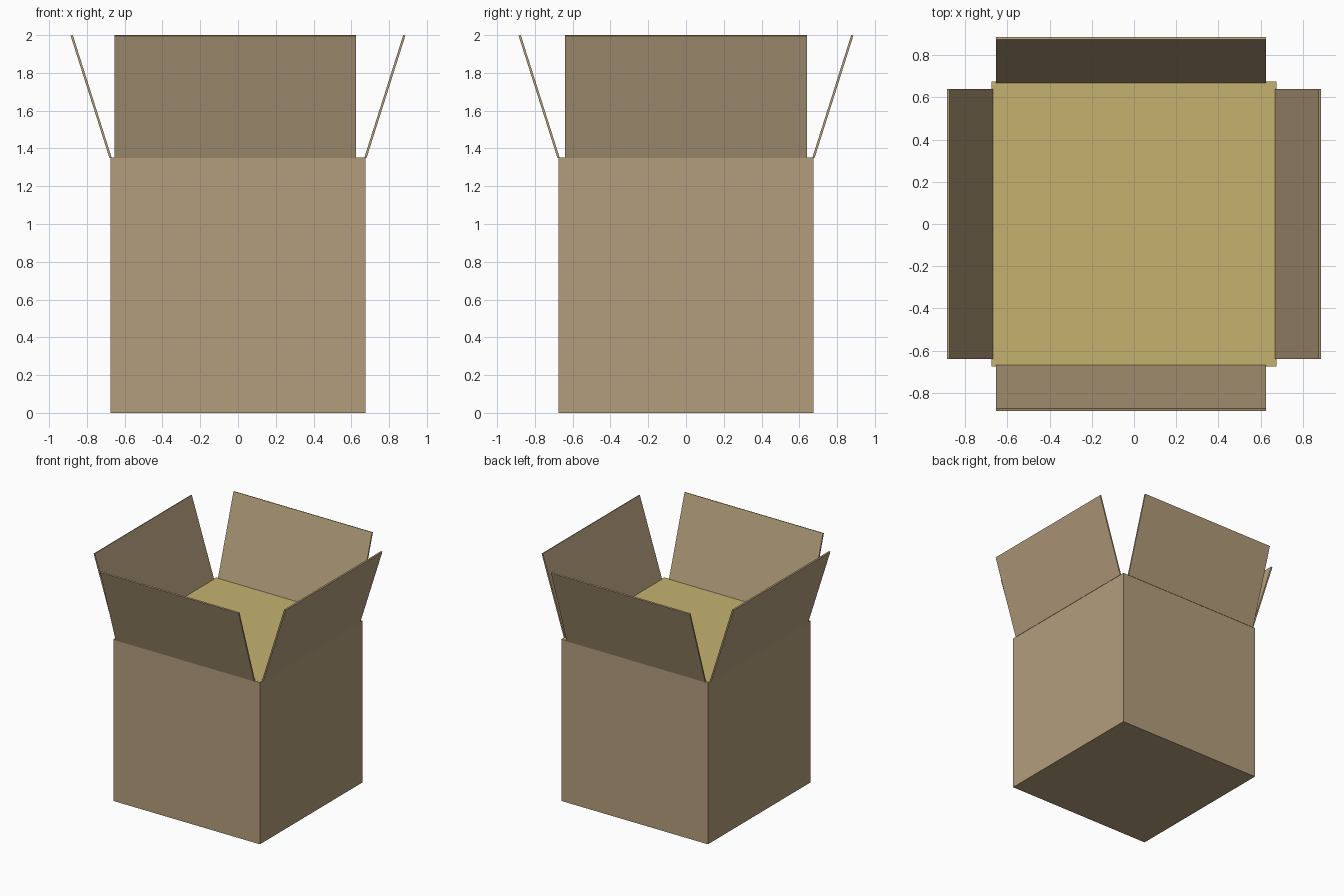
import bpy, bmesh
from math import radians, pi
from mathutils import Matrix

if "Cube" in bpy.data.objects:
    bpy.data.objects.remove(bpy.data.objects["Cube"])


def material(name, color):
    m = bpy.data.materials.new(name)
    m.diffuse_color = color
    m.use_nodes = True
    m.node_tree.nodes["Principled BSDF"].inputs["Base Color"].default_value = m.diffuse_color
    return m


card = material("cardboard", (0.45, 0.34, 0.20, 1))
yellow = material("yellow_fill", (0.56, 0.45, 0.16, 1))

SIZE, HEIGHT = 1.352, 1.352
TILT = radians(17.6)
LENGTH, THICK = 0.68, 0.012


def block(name, size, transform, mats):
    bm = bmesh.new()
    bmesh.ops.create_cube(bm, size=1.0)
    bmesh.ops.scale(bm, vec=size, verts=bm.verts)
    bm.transform(transform)
    mesh = bpy.data.meshes.new(name)
    bm.to_mesh(mesh)
    bm.free()
    for m in mats:
        mesh.materials.append(m)
    ob = bpy.data.objects.new(name, mesh)
    bpy.context.collection.objects.link(ob)
    return ob


# Box body, with the filled opening coloured on its top face
body = block("box_body", (SIZE, SIZE, HEIGHT),
             Matrix.Translation((0, 0, HEIGHT / 2)), [card, yellow])
for f in body.data.polygons:
    if f.normal.z > 0.9:
        f.material_index = 1


# Open flaps, each hinged on the rim and tilted outwards
def flap(name, turn, shift):
    local = Matrix.Translation((THICK / 2, 0, LENGTH / 2))
    hinge = Matrix.Translation((0.669, 0, HEIGHT)) @ Matrix.Rotation(TILT, 4, 'Y')
    place = Matrix.Translation((shift, 0, 0)) @ Matrix.Rotation(turn, 4, 'Z')
    block(name, (THICK, 1.28, LENGTH), place @ hinge @ local, [card])


flap("right_flap", 0, 0)
flap("back_flap", pi / 2, -0.014)
flap("left_flap", pi, 0)
flap("front_flap", -pi / 2, -0.014)
